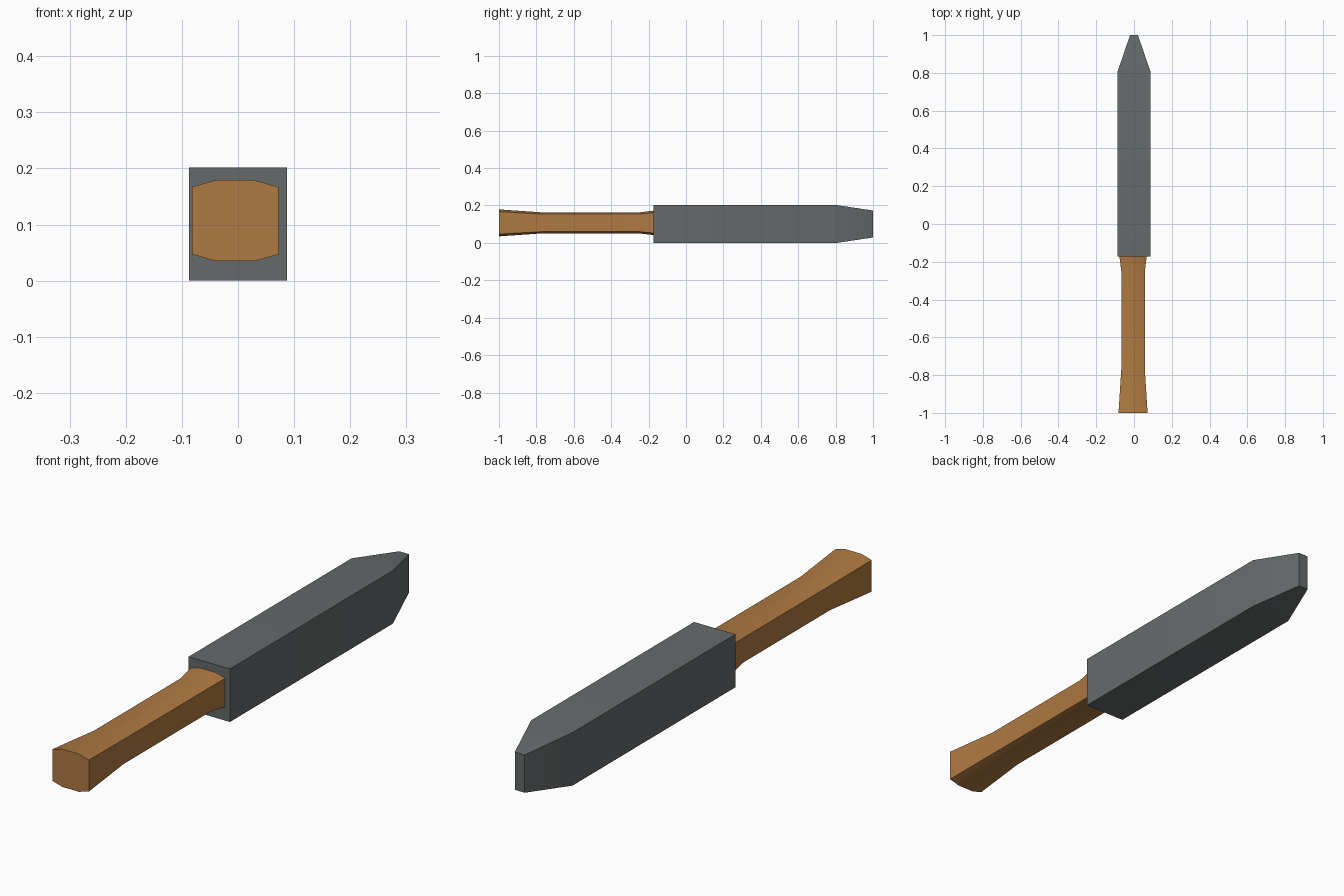
import bpy, bmesh

if "Cube" in bpy.data.objects:
    bpy.data.objects.remove(bpy.data.objects["Cube"])


def material(name, color):
    m = bpy.data.materials.new(name)
    m.diffuse_color = (*color, 1)
    m.use_nodes = True
    m.node_tree.nodes["Principled BSDF"].inputs["Base Color"].default_value = m.diffuse_color
    return m


def loft(name, rings, mat):
    """Bridge equal-sized rings of points into a capped solid."""
    bm = bmesh.new()
    loops = [[bm.verts.new(p) for p in ring] for ring in rings]
    n = len(loops[0])
    for a, b in zip(loops, loops[1:]):
        for i in range(n):
            j = (i + 1) % n
            bm.faces.new((a[i], a[j], b[j], b[i]))
    bm.faces.new(loops[0][::-1])
    bm.faces.new(loops[-1])
    bmesh.ops.recalc_face_normals(bm, faces=bm.faces[:])
    me = bpy.data.meshes.new(name)
    bm.to_mesh(me)
    bm.free()
    me.materials.append(mat)
    ob = bpy.data.objects.new(name, me)
    bpy.context.collection.objects.link(ob)
    bpy.ops.object.select_all(action='DESELECT')
    ob.select_set(True)
    bpy.context.view_layer.objects.active = ob
    bpy.ops.object.shade_smooth_by_angle()
    return ob


def ring(profile, y, sx, sz, cx, cz):
    return [(cx + x * sx, y, cz + z * sz) for x, z in profile]


steel = material("dark_steel", (0.13, 0.144, 0.147))
wood = material("brown_wood", (0.43, 0.193, 0.054))

# Head: square bar with a tapered tip
square = [(-1, -1), (1, -1), (1, 1), (-1, 1)]
loft("metal_head", [ring(square, y, w, h, 0, 0.101) for y, w, h in
                    ((-0.173, 0.087, 0.101), (0.807, 0.087, 0.101), (1.0, 0.021, 0.072))], steel)

# Handle: softly crowned bar, flared at both ends
crowned = [(-0.077, -0.06), (-0.035, -0.072), (0.035, -0.072), (0.077, -0.06),
           (0.077, 0.06), (0.035, 0.072), (-0.035, 0.072), (-0.077, 0.06)]
loft("wooden_handle", [ring(crowned, y, sx, sz, -0.005, 0.107) for y, sx, sz in
                       ((-1.0, 1, 1), (-0.77, 0.81, 0.78), (-0.25, 0.81, 0.78), (-0.165, 0.95, 0.92))], wood)
